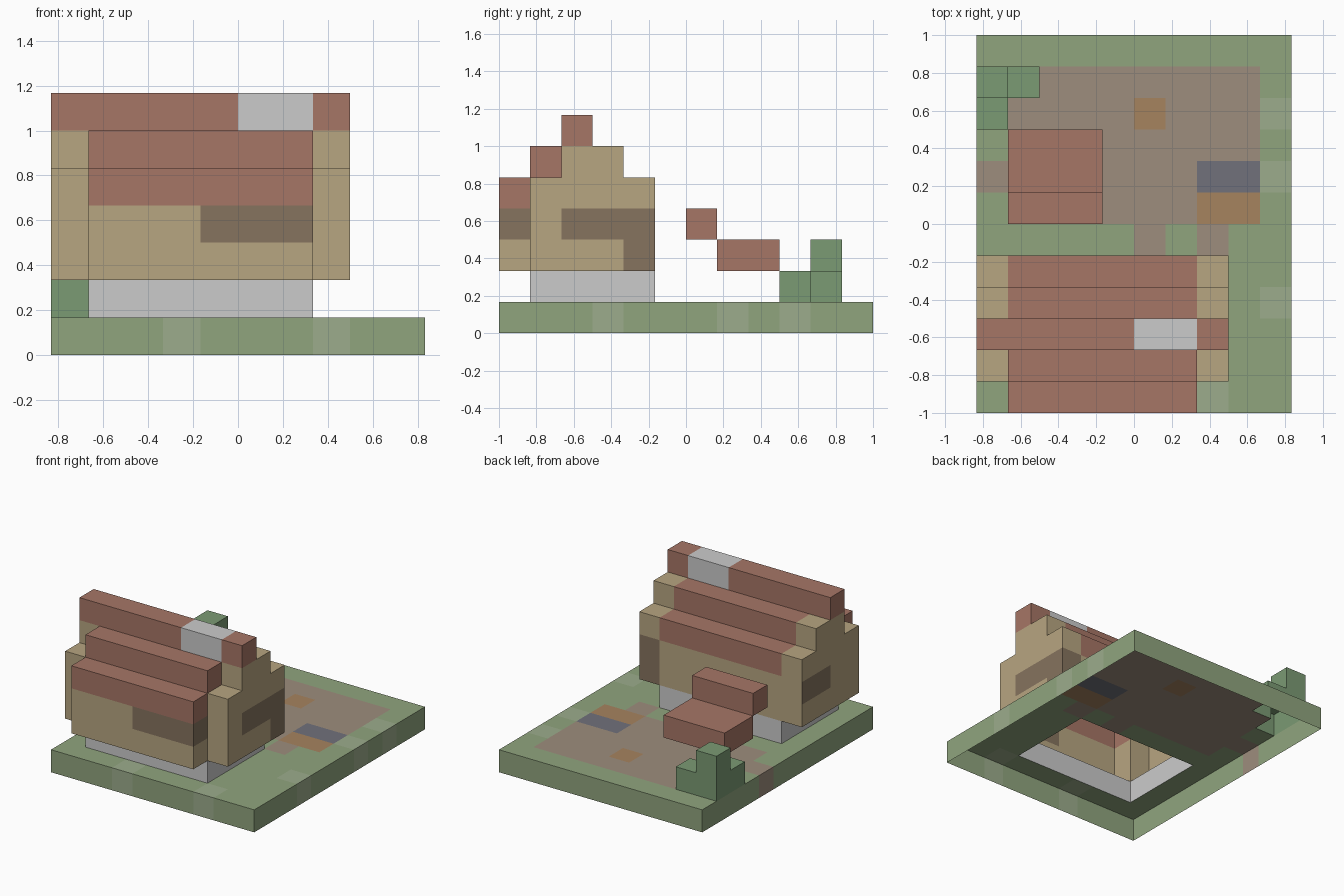
import bpy, bmesh

if "Cube" in bpy.data.objects:
    bpy.data.objects.remove(bpy.data.objects["Cube"])

U = 1 / 6                      # block size
ORIGIN = (-5 * U, -1.0, 0.0)   # corner of the block grid
cells = {}                     # (i, j, k) -> (part name, colour name)

COLOURS = {
    "grass": (143, 163, 125), "light_grass": (155, 171, 139),
    "paving": (156, 140, 124), "slate": (112, 113, 122), "ochre": (165, 130, 95),
    "plaster": (182, 164, 128), "timber": (133, 115, 95),
    "tile": (165, 117, 102), "leaf": (122, 153, 115),
    "stone": (158, 154, 152),
}


def material(name):
    mat = bpy.data.materials.get(name)
    if not mat:
        mat = bpy.data.materials.new(name)
        mat.diffuse_color = [(c / 255) ** 2.2 for c in COLOURS[name]] + [1]
        mat.use_nodes = True
        mat.node_tree.nodes["Principled BSDF"].inputs["Base Color"].default_value = mat.diffuse_color
    return mat


def fill(part, colour, xs, ys, zs):
    """Fill inclusive block ranges; later fills repaint earlier ones."""
    for i in range(xs[0], xs[1] + 1):
        for j in range(ys[0], ys[1] + 1):
            for k in range(zs[0], zs[1] + 1):
                cells[i, j, k] = (part, colour)


# Lawn slab and its paved yard
fill("lawn", "grass", (0, 9), (0, 11), (0, 0))
for i in (3, 7):
    fill("lawn", "light_grass", (i, i), (0, 0), (0, 0))
for j in (3, 7, 9):
    fill("lawn", "light_grass", (9, 9), (j, j), (0, 0))
fill("paving", "paving", (1, 8), (6, 10), (0, 0))
for i, j in ((0, 7), (5, 5), (7, 5)):
    fill("paving", "paving", (i, i), (j, j), (0, 0))
fill("paving", "slate", (7, 8), (7, 7), (0, 0))
fill("paving", "ochre", (7, 8), (6, 6), (0, 0))
fill("paving", "ochre", (5, 5), (9, 9), (0, 0))

# Foundation, jettied middle bay and stepped gables
fill("foundation", "stone", (1, 6), (1, 4), (1, 1))
fill("walls", "plaster", (1, 6), (0, 4), (2, 3))
for i in (0, 7):
    fill("gables", "plaster", (i, i), (1, 4), (2, 4))
    fill("gables", "plaster", (i, i), (2, 3), (5, 5))

# Timber windows and doorway
fill("front_window", "timber", (4, 6), (0, 0), (3, 3))
fill("side_window", "timber", (7, 7), (2, 4), (3, 3))
fill("side_window", "timber", (7, 7), (4, 4), (2, 2))

# Stepped roof, ridge and chimney
fill("roof", "tile", (1, 6), (0, 4), (4, 4))
fill("roof", "tile", (1, 6), (1, 3), (5, 5))
fill("ridge", "tile", (0, 7), (2, 2), (6, 6))
fill("chimney", "stone", (5, 6), (2, 2), (6, 6))

# Yard canopy
fill("canopy", "tile", (1, 3), (6, 6), (3, 3))
fill("canopy", "tile", (1, 3), (7, 8), (2, 2))

# Corner bush
fill("bush", "leaf", (0, 0), (9, 10), (1, 1))
fill("bush", "leaf", (1, 1), (10, 10), (1, 1))
fill("bush", "leaf", (0, 0), (10, 10), (2, 2))

# Window painted only on the outer left wall
left_window = {(0, 3, 3), (0, 4, 3)}


def build(part):
    """Make one part from the exposed sides of its blocks, open at the ground."""
    bm = bmesh.new()
    verts, slots = {}, []
    for cell, (owner, colour) in cells.items():
        if owner != part:
            continue
        for axis in range(3):
            for side in (0, 1):
                near = list(cell)
                near[axis] += 2 * side - 1
                if tuple(near) in cells or near[2] < 0:
                    continue
                loop = []
                for a, b in ((0, 0), (1, 0), (1, 1), (0, 1)):
                    p = list(cell)
                    p[axis] += side
                    p[(axis + 1) % 3] += a
                    p[(axis + 2) % 3] += b
                    p = tuple(p)
                    if p not in verts:
                        verts[p] = bm.verts.new([o + c * U for o, c in zip(ORIGIN, p)])
                    loop.append(verts[p])
                face = bm.faces.new(loop if side else loop[::-1])
                tint = "timber" if cell in left_window and (axis, side) == (0, 0) else colour
                if tint not in slots:
                    slots.append(tint)
                face.material_index = slots.index(tint)
    mesh = bpy.data.meshes.new(part)
    bm.to_mesh(mesh)
    bm.free()
    for tint in slots:
        if tint != "stone":    # stone stays plain grey
            mesh.materials.append(material(tint))
    bpy.context.collection.objects.link(bpy.data.objects.new(part, mesh))


for part in sorted({owner for owner, _ in cells.values()}):
    build(part)
